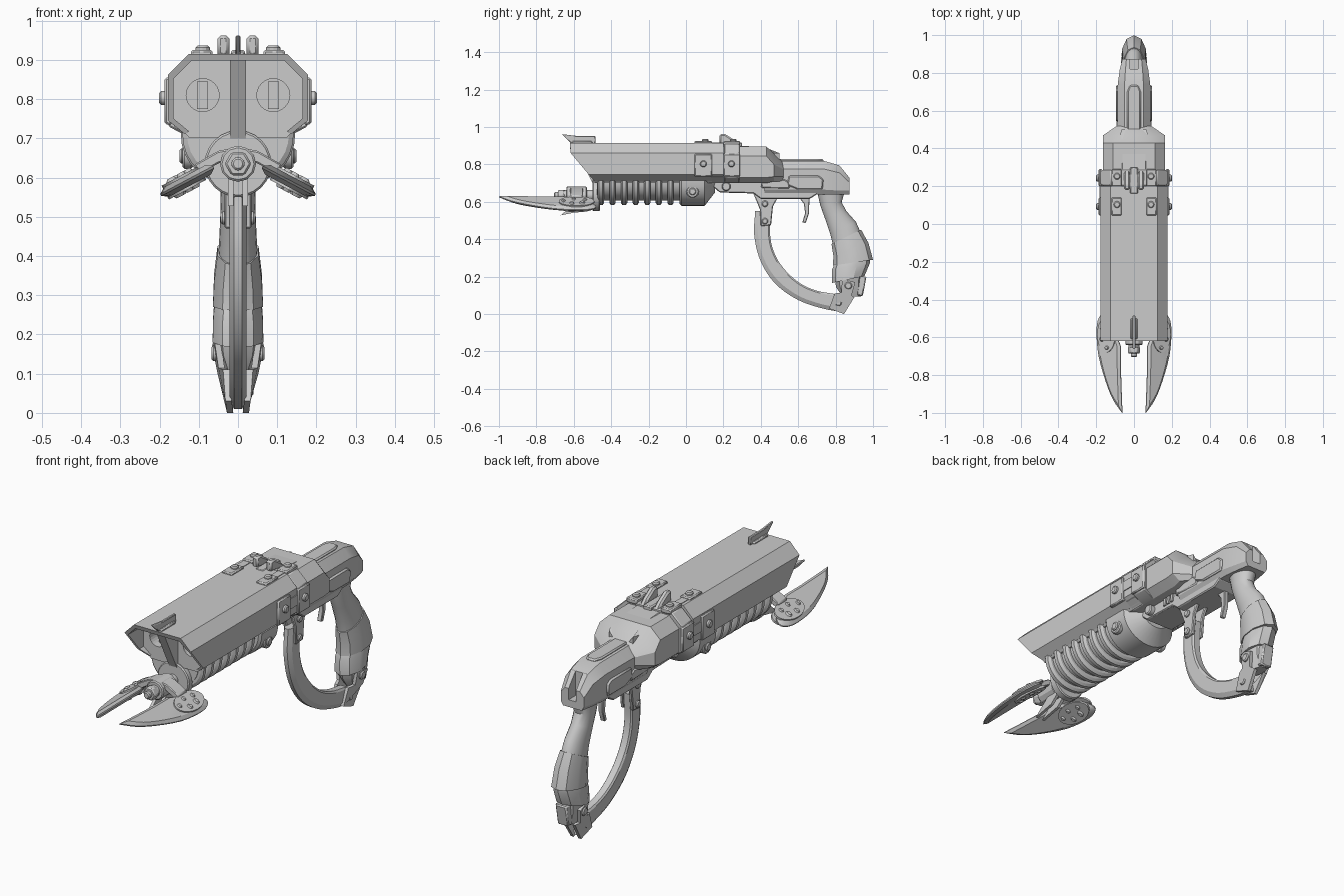
import bpy, bmesh, math
from mathutils import Vector

# ---------- helpers ----------
def finish(name, bm, bev=0, mirror=False):
    bmesh.ops.recalc_face_normals(bm, faces=bm.faces)
    me = bpy.data.meshes.new(name)
    bm.to_mesh(me)
    bm.free()
    ob = bpy.data.objects.new(name, me)
    bpy.context.collection.objects.link(ob)
    if bev:
        m = ob.modifiers.new("bevel", 'BEVEL')
        m.width, m.segments, m.limit_method = bev, 1, 'ANGLE'
        m.angle_limit = math.radians(35)
    if mirror:
        ob.modifiers.new("mirror", 'MIRROR')
    return ob

def loft(name, rings, bev=0, mirror=False):
    bm = bmesh.new()
    vs = [[bm.verts.new(p) for p in r] for r in rings]
    n = len(vs[0])
    for a, b in zip(vs, vs[1:]):
        for i in range(n):
            bm.faces.new((a[i], a[(i + 1) % n], b[(i + 1) % n], b[i]))
    bm.faces.new(vs[0][::-1])
    bm.faces.new(vs[-1])
    return finish(name, bm, bev, mirror)

def prism(name, pts, a, b, axis=0, bev=0, mirror=False):
    """Extrude a 2D profile along an axis: 0 uses (y,z), 1 uses (x,z), 2 uses (x,y)."""
    def ring(h):
        return [p[:axis] + (h,) + p[axis:] for p in pts]
    return loft(name, [ring(a), ring(b)], bev, mirror)

def box(name, x, y, z, bev=0, mirror=False):
    return prism(name, [(y[0], z[0]), (y[1], z[0]), (y[1], z[1]), (y[0], z[1])], *x, 0, bev, mirror)

def circle(u, v, r, n, ru=1.0):
    return [(u + r * ru * math.cos(2 * math.pi * i / n), v + r * math.sin(2 * math.pi * i / n)) for i in range(n)]

def octo(y, wt, zt, ws, z2, z1, wb, zb):
    h = [(wt, zt), (ws, z2), (ws, z1), (wb, zb)]
    fy = y if callable(y) else (lambda z: y)
    return [(x, fy(z), z) for x, z in h] + [(-x, fy(z), z) for x, z in h[::-1]]

def ellipses(name, rows, n, bev=0):
    """Tube of tilted ellipses: centre y, z, half length, half width, tilt."""
    rings = []
    for y, z, a, w, t in rows:
        t = math.radians(t)
        rings.append([(w * s, y + a * c * math.cos(t), z + a * c * math.sin(t)) for c, s in circle(0, 0, 1, n)])
    return loft(name, rings, bev)

def spline(p, k=5):
    p = [Vector(q) for q in p]
    p = [2 * p[0] - p[1]] + p + [2 * p[-1] - p[-2]]
    out = []
    for i in range(1, len(p) - 2):
        a, b, c, d = p[i - 1:i + 3]
        for j in range(k):
            t = j / k
            out.append(tuple(b + (c - a) * t / 2 + (a - 2.5 * b + 2 * c - d / 2) * t * t
                             + (1.5 * b - a / 2 - 1.5 * c + d / 2) * t ** 3))
    return out + [tuple(p[-2])]

def bolt(name, y, z, x, r=0.018, h=0.014):
    return prism(name, circle(y, z, r, 14), x - 0.01, x + h, 0, 0.005, True)

def cut(ob, cutter):
    cutter.hide_render = True
    cutter.hide_set(True)
    m = ob.modifiers.new("cut", 'BOOLEAN')
    m.operation, m.object, m.solver = 'DIFFERENCE', cutter, 'EXACT'

# ---------- barrel shroud: folded plate with a raked front ----------
rake = lambda z: -0.62 + max(0, 0.865 - z) * 0.84
o = [(0.135, 0.71), (0.178, 0.745), (0.178, 0.862), (0.125, 0.915)]
i_ = [(0.118, 0.898), (0.164, 0.852), (0.164, 0.75), (0.125, 0.718)]
sec = o + [(-x, z) for x, z in o[::-1]] + [(-x, z) for x, z in i_[::-1]] + i_[::-1][::-1]
sec = o + [(-x, z) for x, z in o[::-1]] + [(-x, z) for x, z in i_[::-1]] + i_
# inner loop runs from the lower left, over the top, to the lower right
loft("barrel_shroud", [[(x, rake(z), z) for x, z in sec], [(x, 0.2, z) for x, z in sec]])
block = loft("barrel_block", [octo(y, 0.118, 0.9, 0.166, 0.853, 0.748, 0.125, 0.702) for y in (-0.49, 0.2)])
for s in (-1, 1):
    cut(block, prism("bore_cutter", circle(s * 0.09, 0.81, 0.042, 24), -0.7, -0.3, 1))
box("bore_insert", (0.076, 0.104), (-0.46, -0.29), (0.775, 0.845), 0, True)
prism("muzzle_rib", [(-0.6, 0.9), (-0.49, 0.68), (-0.4, 0.68), (-0.4, 0.9)], -0.021, 0.021)

# ---------- sights ----------
prism("front_sight", [(-0.665, 0.962), (-0.58, 0.952), (-0.485, 0.952), (-0.485, 0.91), (-0.61, 0.91)], -0.007, 0.007, 0, 0.003)
box("front_sight_base", (-0.018, 0.018), (-0.61, -0.5), (0.91, 0.925), 0.005)
prism("rear_sight_fin", [(0.18, 0.91), (0.18, 0.962), (0.21, 0.962), (0.26, 0.93), (0.29, 0.9)], 0.022, 0.052, 0, 0.008, True)
box("rear_sight_base", (-0.022, 0.022), (0.16, 0.3), (0.89, 0.918), 0.005)

# ---------- ribbed fore-end ----------
def half(r, y, zc=0.7):
    return [(r * math.cos(math.pi * k / 16), y, zc + 0.015 - (r - 0.01) * math.sin(math.pi * k / 16) ** 0.9 if 0 < k < 16 else zc + 0.015) for k in range(17)]
loft("fore_end_core", [half(0.118, -0.475), half(0.118, 0.0)])
for k in range(7):
    y = -0.455 + k * 0.062
    loft("fore_end_rib", [half(0.13, y - 0.017), half(0.142, y - 0.009), half(0.142, y + 0.009), half(0.13, y + 0.017)])
loft("fore_end_collar", [half(0.135, -0.035), half(0.146, -0.025), half(0.146, 0.1), half(0.075, 0.155)])
bolt("fore_end_boss", 0.035, 0.655, 0.125, 0.034, 0.016)
bolt("fore_end_boss_cap", 0.035, 0.655, 0.135, 0.02, 0.014)

# ---------- hub in front of the fore-end ----------
for nm, r, y0, y1, n in (("hub_plate", 0.085, -0.5, -0.46, 24), ("hub_shaft", 0.028, -0.68, -0.48, 16),
                         ("hub_collar", 0.046, -0.64, -0.53, 12), ("hub_nut", 0.034, -0.685, -0.65, 6),
                         ("hub_tip", 0.017, -0.705, -0.68, 12)):
    prism(nm, circle(0, 0.635, r, n), y0, y1, 1, 0.005)
prism("hub_lower_fin", [(-0.67, 0.528), (-0.56, 0.55), (-0.5, 0.6), (-0.56, 0.62)], 0.012, 0.026, 0, 0, True)

# ---------- claws: tilted curved blades with riveted root plates ----------
nrm = Vector((0.47, 0, 0.88))
def tilt(pts, h):
    return [Vector((x, y, 0.628 - (x - 0.06) * 0.53)) + nrm * h for x, y in pts]
outline = spline([(0.07, -0.65), (0.12, -0.52), (0.165, -0.48), (0.19, -0.51), (0.197, -0.58), (0.186, -0.7),
                  (0.15, -0.83), (0.11, -0.93), (0.062, -1.0)], 3) + [(0.066, -0.9), (0.07, -0.78)]
inset = [(0.125 + (x - 0.125) * 0.78, -0.66 + (y + 0.66) * 0.88) for x, y in outline]
loft("claw_blade", [tilt(inset, -0.014), tilt(outline, -0.003), tilt(outline, 0.003), tilt(inset, 0.014)], 0, True)
for s in (1, -1):
    loft("claw_root_plate", [tilt(circle(0.138, -0.585, 0.095, 20, 0.5), s * h) for h in (0.01, 0.02)], 0, True)
    for x, y, r in ((0.135, -0.655, 0.012), (0.16, -0.61, 0.014), (0.155, -0.555, 0.016), (0.118, -0.6, 0.012), (0.125, -0.54, 0.012)):
        loft("claw_rivet", [tilt(circle(x, y, r * k, 10), s * h) for k, h in ((1, 0.018), (0.6, 0.027))], 0, True)
loft("claw_arm", [[(x, y, z + dz) for y, dz in ((-0.62, -0.016), (-0.55, -0.016), (-0.55, 0.016), (-0.62, 0.016))]
                  for x, z in ((0.0, 0.662), (0.05, 0.652), (0.11, 0.618))], 0.004, True)

# ---------- receiver, bands and clasps ----------
def hull(y, d=0.0, drop=0.0):
    return octo(y, 0.11 + d, 0.895 + d - drop, 0.163 + d, 0.845 + d - drop, 0.73, 0.12, 0.7)
loft("receiver", [hull(0.14), hull(0.43), octo(0.47, 0.07, 0.86, 0.163, 0.8, 0.735, 0.12, 0.71),
                  octo(0.52, 0.05, 0.81, 0.09, 0.775, 0.735, 0.08, 0.71)])
loft("receiver_hump", [octo(y, w, z, w + 0.03, 0.86, 0.8, 0.05, 0.78) for y, w, z in ((0.29, 0.06, 0.9), (0.42, 0.06, 0.892), (0.5, 0.035, 0.82))])
loft("receiver_band", [hull(y, 0.014) for y in (0.205, 0.285)], 0.004)
for y0, y1, y in ((0.045, 0.14, 0.093), (0.2, 0.29, 0.243)):
    box("side_clamp", (0.166, 0.187), (y0, y1), (0.735, 0.855), 0.005, True)
    bolt("side_bolt", y, 0.803, 0.187)
    box("top_clamp", (0.065, 0.12), (y0, y1), (0.9, 0.925), 0.005, True)
    prism("top_bolt", circle(0.09, y + 0.01, 0.018, 12), 0.915, 0.936, 2, 0.005, True)
box("clamp_bridge", (0.16, 0.182), (0.13, 0.21), (0.78, 0.83), 0, True)
box("top_clamp_bridge", (0.075, 0.11), (0.13, 0.21), (0.9, 0.918), 0, True)

# ---------- lower frame and rear body ----------
prism("lower_frame", [(0.1, 0.72), (0.18, 0.65), (0.36, 0.645), (0.4, 0.615), (0.66, 0.615), (0.7, 0.64), (0.7, 0.73), (0.1, 0.73)], -0.075, 0.075, 0, 0.012)
bolt("frame_pin", 0.215, 0.682, 0.08, 0.024, 0.02)
for k in range(3):
    prism("frame_vent", [(0.305 + k * 0.025, 0.665), (0.32 + k * 0.025, 0.665), (0.325 + k * 0.025, 0.7), (0.31 + k * 0.025, 0.7)], 0.07, 0.083, 0, 0, True)
body = loft("rear_body", [octo(0.42, 0.05, 0.82, 0.088, 0.775, 0.665, 0.07, 0.64), octo(0.74, 0.05, 0.818, 0.086, 0.775, 0.665, 0.07, 0.64),
                          octo(0.82, 0.045, 0.795, 0.075, 0.755, 0.66, 0.06, 0.64), octo(0.873, 0.04, 0.73, 0.062, 0.705, 0.66, 0.05, 0.64)])
cut(body, box("rear_notch_cutter", (-0.02, 0.02), (0.82, 0.95), (0.675, 0.9)))
prism("top_rail", [(-0.036, 0.45), (0.036, 0.45), (0.036, 0.7), (0.022, 0.735), (-0.022, 0.735), (-0.036, 0.7)], 0.8, 0.828, 2, 0.006)
prism("side_panel", [(0.54, 0.69), (0.6, 0.665), (0.73, 0.665), (0.735, 0.72), (0.71, 0.74), (0.55, 0.74)], 0.08, 0.095, 0, 0.006, True)
prism("side_slot_plate", [(0.4, 0.675), (0.555, 0.67), (0.555, 0.7), (0.53, 0.72), (0.41, 0.72)], 0.07, 0.093, 0, 0.006, True)

# ---------- trigger and hand guard ----------
prism("trigger", [(0.6, 0.63), (0.66, 0.63), (0.658, 0.54), (0.64, 0.487), (0.622, 0.49), (0.637, 0.54), (0.63, 0.59)], -0.012, 0.012, 0, 0.003)
prism("guard_mount", [(0.36, 0.645), (0.5, 0.64), (0.465, 0.575), (0.455, 0.475), (0.4, 0.47), (0.395, 0.56)], 0.016, 0.034, 0, 0.004, True)
for z in (0.59, 0.497):
    bolt("guard_bolt", 0.422, z, 0.034, 0.017, 0.01)
outer = spline([(0.37, 0.55), (0.365, 0.42), (0.40, 0.28), (0.48, 0.16), (0.6, 0.075), (0.73, 0.03), (0.84, 0.01)])
inner = spline([(0.455, 0.55), (0.45, 0.42), (0.475, 0.32), (0.53, 0.235), (0.61, 0.165), (0.7, 0.125), (0.81, 0.105)])
loft("hand_guard", [[(x, a[0] + (b[0] - a[0]) * t, a[1] + (b[1] - a[1]) * t) for x, t in
                     ((-0.01, 0), (0.01, 0), (0.022, 0.25), (0.022, 0.9), (0.016, 1), (-0.016, 1), (-0.022, 0.9), (-0.022, 0.25))]
                    for a, b in zip(outer, inner)])

# ---------- grip with wrapped armour segments ----------
ellipses("grip", [(0.775, 0.66, 0.075, 0.055, 0), (0.775, 0.59, 0.058, 0.046, 8), (0.8, 0.53, 0.06, 0.044, 22), (0.84, 0.46, 0.076, 0.047, 26),
                  (0.875, 0.36, 0.085, 0.052, 20), (0.88, 0.22, 0.075, 0.052, 8)], 20)
ellipses("grip_wrap_upper", [(0.857, 0.413, 0.088, 0.055, 26), (0.882, 0.345, 0.1, 0.064, 20), (0.893, 0.275, 0.108, 0.067, 8)], 10)
ellipses("grip_wrap_lower", [(0.888, 0.285, 0.095, 0.06, 10), (0.882, 0.255, 0.103, 0.066, 10), (0.868, 0.185, 0.088, 0.068, 12)], 10)
ellipses("pommel", [(0.872, 0.21, 0.078, 0.06, 10), (0.872, 0.15, 0.07, 0.052, 5), (0.885, 0.095, 0.05, 0.03, 0)], 8)
prism("pommel_spur", [(0.91, 0.2), (0.965, 0.2), (0.945, 0.095), (0.915, 0.1)], -0.03, 0.03, 0, 0.006)

# ---------- link between grip and guard ----------
loft("link_plate", [[(x + dx, y, z) for x, y, z in ((0.045, 0.835, 0.19), (0.05, 0.905, 0.17), (0.036, 0.885, 0.1), (0.018, 0.9, 0.09),
                    (0.012, 0.845, 0.0), (0.016, 0.765, 0.03), (0.022, 0.795, 0.11), (0.034, 0.83, 0.115))] for dx in (0, 0.016)], 0, True)
bolt("link_bolt_upper", 0.868, 0.152, 0.054, 0.02)
bolt("link_bolt_lower", 0.815, 0.06, 0.028, 0.018, 0.012)

# ---------- shading ----------
for ob in bpy.context.scene.objects:
    if not ob.hide_render:
        ob.select_set(True)
        bpy.context.view_layer.objects.active = ob
bpy.ops.object.shade_smooth_by_angle(angle=math.radians(28))
